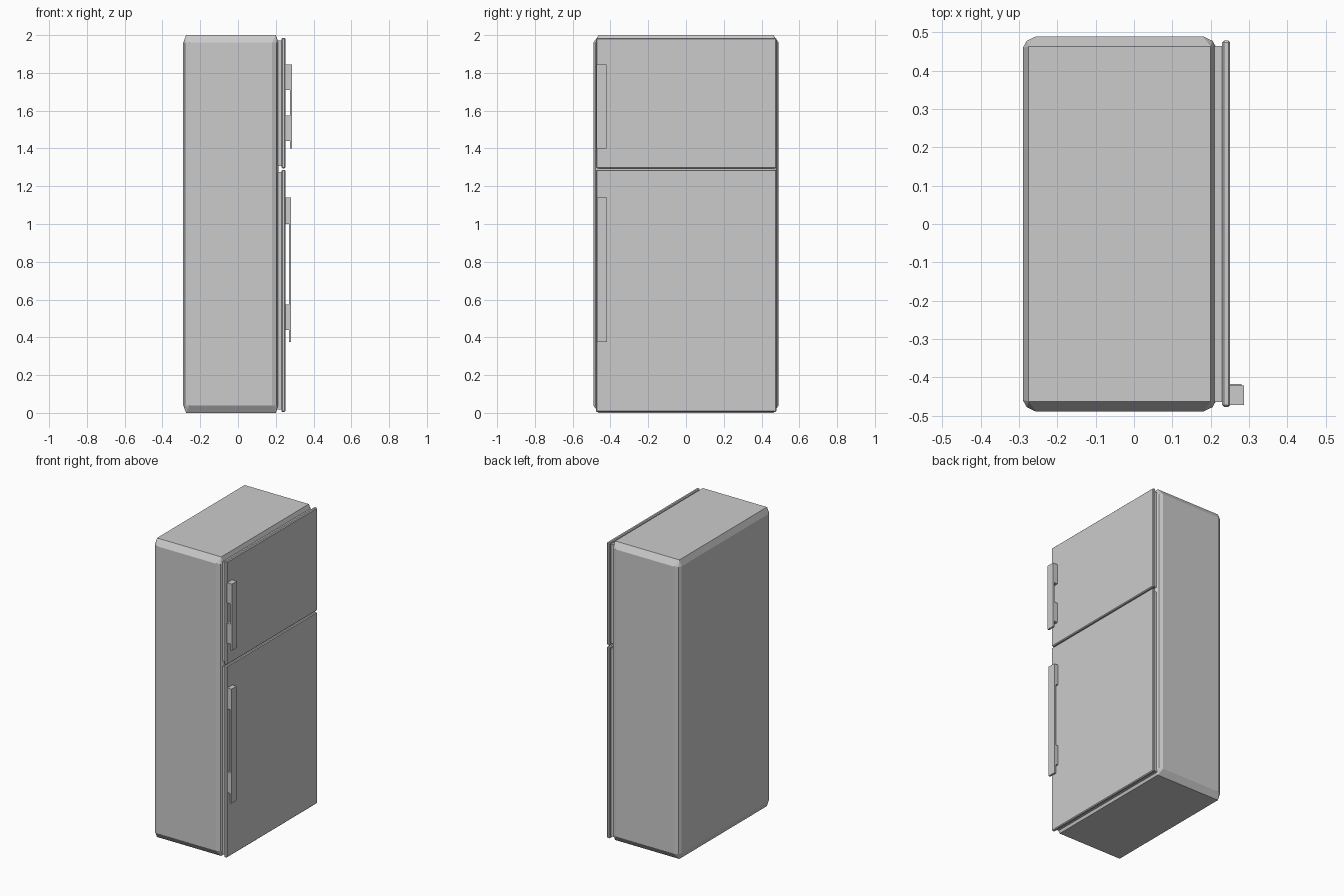
import bpy, bmesh
from itertools import product

if "Cube" in bpy.data.objects:
    bpy.data.objects.remove(bpy.data.objects["Cube"])


def finish(name, bm):
    bmesh.ops.recalc_face_normals(bm, faces=bm.faces[:])
    me = bpy.data.meshes.new(name)
    bm.to_mesh(me)
    bm.free()
    ob = bpy.data.objects.new(name, me)
    bpy.context.collection.objects.link(ob)
    return ob


def box(name, x, y, z, bevel=0.0):
    bm = bmesh.new()
    bmesh.ops.create_cube(bm, size=1)
    for v in bm.verts:
        for i, (lo, hi) in enumerate((x, y, z)):
            v.co[i] = hi if v.co[i] > 0 else lo
    if bevel:
        bmesh.ops.bevel(bm, geom=bm.edges[:], offset=bevel, segments=1,
                        profile=0.5, affect='EDGES')
    return finish(name, bm)


def handle(name, y, z, x_bar, x_out, mounts):
    # side profile of the grip bar with two mounts, extruded across y
    (a0, a1), b0 = mounts[0], mounts[1][0]
    x_in = 0.245
    profile = [(x_bar, z[0]), (x_out, z[0]), (x_out, z[1]), (x_in, z[1]),
               (x_in, b0), (x_bar, b0), (x_bar, a1), (x_in, a1),
               (x_in, a0), (x_bar, a0)]
    bm = bmesh.new()
    face = bm.faces.new([bm.verts.new((px, y[0], pz)) for px, pz in profile])
    ext = bmesh.ops.extrude_face_region(bm, geom=[face])
    for g in ext['geom']:
        if isinstance(g, bmesh.types.BMVert):
            g.co.y = y[1]
    return finish(name, bm)


# cabinet: chamfered block with softly faceted vertical corners
HX, HY, HZ = 0.2525, 0.49, 1.0
bm = bmesh.new()
for sx, sy, sz in product((-1, 1), repeat=3):
    for dx, dy, dz in ((0, .03, .04), (.035, 0, .04), (.01, .012, .04),
                       (.015, .027, 0)):
        bm.verts.new((sx * (HX - dx) - 0.0375, sy * (HY - dy),
                      sz * (HZ - dz) + 1.0))
bmesh.ops.convex_hull(bm, input=bm.verts[:])
bmesh.ops.dissolve_limit(bm, angle_limit=0.01, verts=bm.verts[:],
                         edges=bm.edges[:])
finish("cabinet", bm)

# doors with inset gaskets behind them
for part, z0, z1 in (("fridge", 0.005, 1.287), ("freezer", 1.295, 1.985)):
    box(part + "_gasket", (0.205, 0.238), (-0.465, 0.465),
        (z0 + 0.013, z1 - 0.013))
    box(part + "_door", (0.23, 0.251), (-0.477, 0.479), (z0, z1), 0.005)

# door handles
handle("freezer_handle", (-0.473, -0.421), (1.40, 1.845), 0.274, 0.287,
       ((1.44, 1.575), (1.71, 1.845)))
handle("fridge_handle", (-0.470, -0.417), (0.375, 1.14), 0.269, 0.281,
       ((0.44, 0.575), (1.0, 1.14)))
